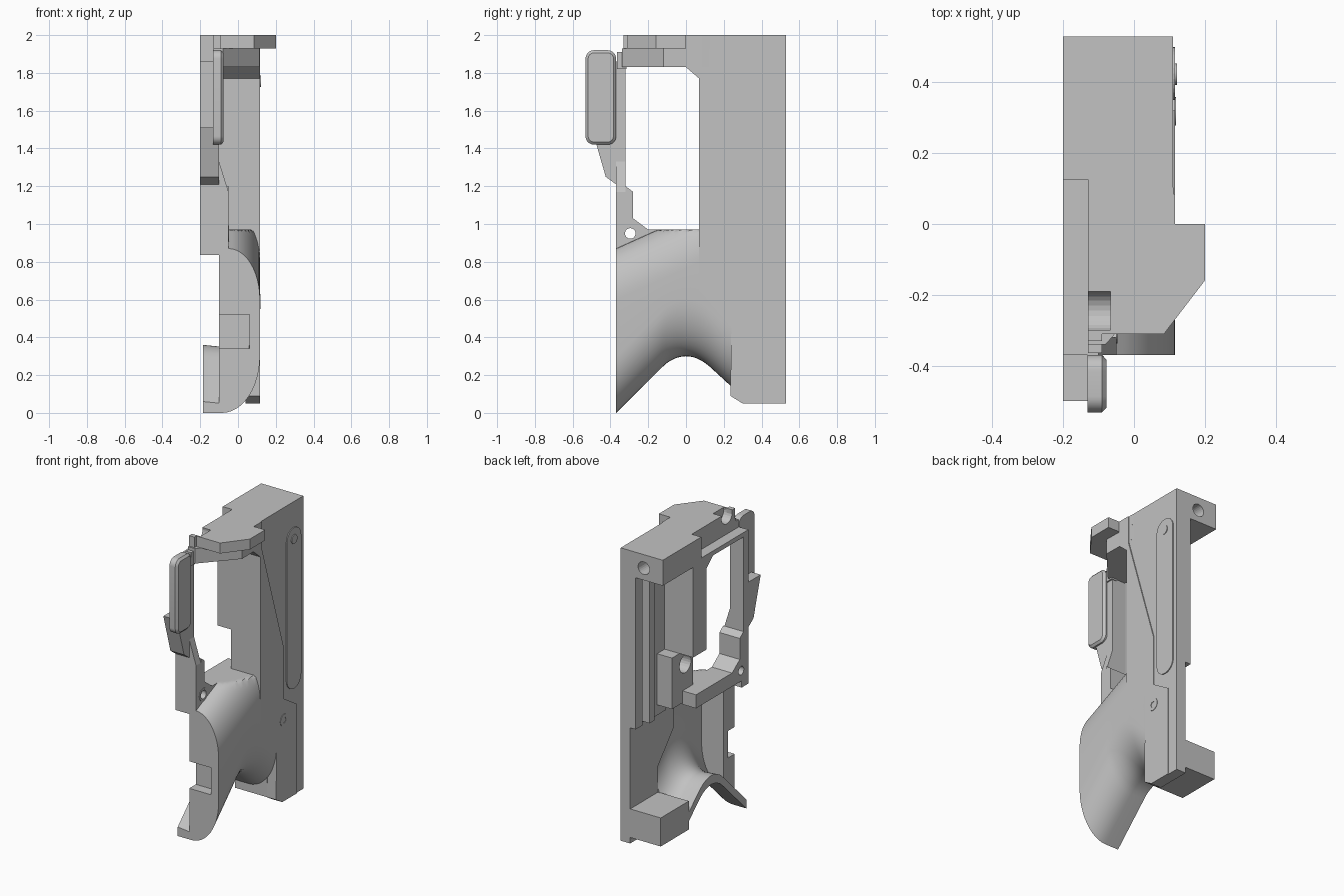
import bpy, bmesh, math
from mathutils import Vector

old = bpy.data.objects.get("Cube")
if old:
    bpy.data.objects.remove(old, do_unlink=True)

grey = bpy.data.materials.new("matte grey")
grey.use_nodes = True
grey.diffuse_color = (0.54, 0.54, 0.54, 1)
grey.node_tree.nodes["Principled BSDF"].inputs["Base Color"].default_value = (0.54, 0.54, 0.54, 1)


def finish(name, bm, smooth=False):
    bmesh.ops.recalc_face_normals(bm, faces=bm.faces)
    mesh = bpy.data.meshes.new(name)
    bm.to_mesh(mesh)
    bm.free()
    mesh.materials.append(grey)
    ob = bpy.data.objects.new(name, mesh)
    bpy.context.collection.objects.link(ob)
    if smooth:
        bpy.ops.object.select_all(action='DESELECT')
        ob.select_set(True)
        bpy.context.view_layer.objects.active = ob
        bpy.ops.object.shade_smooth_by_angle(angle=math.radians(30))
    return ob


def loft(name, rings, smooth=False):
    """Closed solid through a row of rings with equal point counts."""
    bm = bmesh.new()
    rows = [[bm.verts.new(p) for p in ring] for ring in rings]
    n = len(rows[0])
    for a, b in zip(rows, rows[1:]):
        for i in range(n):
            j = (i + 1) % n
            bm.faces.new((a[i], a[j], b[j], b[i]))
    bm.faces.new(rows[0])
    bm.faces.new(rows[-1])
    return finish(name, bm, smooth)


def prism(name, pts, axis, a, b, smooth=False):
    """Extrude a 2D outline (remaining axes in order) along one axis."""
    def place(p, d):
        q = list(p)
        q.insert("xyz".index(axis), d)
        return Vector(q)
    return loft(name, [[place(p, d) for p in pts] for d in (a, b)], smooth)


def box(name, x0, x1, y0, y1, z0, z1):
    return prism(name, [(x0, y0), (x1, y0), (x1, y1), (x0, y1)], "z", z0, z1)


def arc(cx, cy, rx, ry, a0, a1, n=12):
    angles = [math.radians(a0 + (a1 - a0) * i / n) for i in range(n + 1)]
    return [(cx + rx * math.cos(t), cy + ry * math.sin(t)) for t in angles]


def circle(cx, cy, r):
    return arc(cx, cy, r, r, 0, 345, 23)


def rounded(x0, x1, y0, y1, r):
    return (arc(x1 - r, y1 - r, r, r, 0, 90, 8) + arc(x0 + r, y1 - r, r, r, 90, 180, 8)
            + arc(x0 + r, y0 + r, r, r, 180, 270, 8) + arc(x1 - r, y0 + r, r, r, 270, 360, 8))


def drill(targets, cutter):
    cutter.hide_render = True
    cutter.hide_viewport = True
    for ob in targets:
        mod = ob.modifiers.new("hole", 'BOOLEAN')
        mod.object = cutter
        mod.operation = 'DIFFERENCE'
        mod.solver = 'EXACT'


# Side wall with its chamfered foot
foot = [(0.07, 0.65), (0.24, 0.45), (0.235, 0.09), (0.3, 0.05)]
prism("side_wall", [(0.07, 1.83)] + foot + [(0.53, 0.05), (0.53, 1.83)], "x", 0.04, 0.11)
prism("raised_side_panel", [(0, 1.83), (0.07, 1.77)] + foot
      + [(0.455, 0.05), (0.455, 0.645), (0.32, 0.73), (0.32, 1.06),
         (0.085, 1.82), (0.085, 2), (0, 2)], "x", 0.105, 0.116)

# Curved grip shell: rounded section following the finger arch
def grip_outer(zb, zt):
    return ([(-0.185, zb)] + arc(-0.085, zb + 0.3, 0.201, 0.3, -90, 0)
            + arc(-0.05, zt - 0.27, 0.166, 0.27, 0, 90))


def grip_inner(zb, zt):
    return (arc(-0.05, zt - 0.27, 0.11, 0.21, 90, 0)
            + arc(-0.085, zb + 0.3, 0.145, 0.25, 0, -90) + [(-0.185, zb + 0.06)])


def arch(y):
    if y < -0.12:
        return 0.99 * (y + 0.37)
    return 0.3 - 3.5 * y * y if y < 0.12 else 0.25 - 0.92 * (y - 0.12)


def top(y):
    return 0.87 + 0.45 * (y + 0.37)


rings = []
for i in range(31):
    y = -0.37 + 0.61 * i / 30
    ring = [(x, min(z, 0.97)) for x, z in grip_outer(arch(y), top(y))]
    ring += [(x, min(z, 0.91)) for x, z in grip_inner(arch(y), top(y))]
    rings.append([(x, y, z) for x, z in ring])
loft("grip_shell", rings, True)


# Thick front wall inside the shell, with a square pocket in its front
def front_section(y, notch):
    zb, zt = arch(y), top(y)
    pts = [(-0.1, zb + 0.01)] + [(x - 0.004, z) for x, z in grip_outer(zb, zt) if x > -0.09]
    return [(x, y, z) for x, z in pts + [(-0.1, zt - 0.01)] + notch]


pocket = [(-0.1, 0.52), (0.07, 0.52), (0.07, 0.34), (-0.1, 0.34)]
loft("grip_front_wall", [front_section(y, pocket) for y in (-0.37, -0.3)])
loft("grip_wall_backing", [front_section(y, []) for y in (-0.3, -0.25)])

# Front post with flared fin and the sill under the window
post = prism("front_post", [(-0.37, 0.835), (-0.37, 1.21), (-0.425, 1.25), (-0.5, 1.51),
                            (-0.37, 1.51), (-0.37, 1.86), (-0.32, 1.86), (-0.32, 1.2),
                            (-0.28, 1.17), (-0.28, 1.03), (-0.2, 0.97), (0.18, 0.97),
                            (0.18, 0.88), (-0.3, 0.88), (-0.3, 0.835)], "x", -0.2, -0.1)
cheek = prism("post_cheek", [(-0.1, 0.85), (-0.05, 0.85), (-0.05, 1.17), (-0.1, 1.33)],
              "y", -0.37, -0.32)
sill = prism("window_sill", [(-0.32, 0.85), (-0.32, 1.2), (-0.28, 1.17), (-0.28, 1.03),
                             (-0.2, 0.97), (0.07, 0.97), (0.07, 0.88), (-0.25, 0.85)],
             "x", -0.1, -0.05)
drill([post, cheek, sill],
      prism("pin_hole_cutter", circle(-0.295, 0.95, 0.028), "x", -0.3, 0.1))
prism("pin_hole_rim", circle(-0.295, 0.95, 0.042) + circle(-0.295, 0.95, 0.028)[::-1],
      "x", -0.06, -0.047)
box("upper_post", -0.13, -0.09, -0.365, -0.315, 1.82, 1.91)
box("post_tip", -0.13, -0.09, -0.33, -0.3, 1.86, 2)

# Front pad: rounded plate with a chamfered outer face
pad_rings = []
for x, inset in ((-0.132, 0), (-0.09, 0), (-0.077, 0.014)):
    outline = rounded(-0.532 + inset, -0.37 - inset, 1.42 + inset, 1.92 - inset, 0.045 - inset)
    pad_rings.append([(x, y, z) for y, z in outline])
loft("front_pad", pad_rings, True)

# Top block, wing plate and the layer beneath
block = box("top_block", -0.2, 0.11, 0.125, 0.53, 1.83, 2)
wing = prism("top_wing", [(-0.13, 0.125), (0.11, 0.125), (0.115, 0), (0.2, 0), (0.2, -0.16),
                          (0.085, -0.31), (-0.13, -0.31)], "z", 1.93, 2)
under = prism("top_under_layer", [(-0.13, 0.125), (0.11, 0.125), (0.115, -0.12),
                                  (-0.08, -0.34), (-0.13, -0.34)], "z", 1.83, 1.93)
box("inner_top_rail", -0.2, -0.13, -0.365, 0.125, 1.83, 1.86)
prism("window_corner", [(0, 1.83), (0.07, 1.77), (0.07, 1.83)], "x", -0.2, 0.11)
drill([block], prism("rear_hole_cutter", circle(-0.06, 1.91, 0.042), "y", 0.4, 0.6))
drill([wing, under], prism("top_groove_cutter", circle(-0.245, 1.985, 0.057), "x", -0.15, -0.067))

# Inner partition, boss, ribs and bottom block
box("inner_partition", -0.2, 0.05, 0.07, 0.21, 1.23, 1.83)
boss = box("inner_boss", -0.1, 0.05, 0.07, 0.29, 0.89, 1.23)
drill([boss], prism("boss_hole_cutter", circle(0.15, 1.14, 0.06), "x", -0.2, 0.0))
box("rear_lip", 0, 0.05, 0.46, 0.53, 0.82, 1.83)
box("inner_rib", -0.02, 0.05, 0.36, 0.41, 0.82, 1.83)
box("inner_ledge", 0.01, 0.05, 0.2, 0.36, 0.82, 1.83)
prism("bottom_block", [(0.235, 0.09), (0.53, 0.09), (0.53, 0.28), (0.235, 0.28)],
      "x", -0.185, 0.05)

# Long side strip and screws
prism("side_strip", rounded(0.35, 0.5, 0.76, 1.83, 0.074), "x", 0.1, 0.116)
prism("strip_button", circle(0.423, 1.755, 0.03), "x", 0.1, 0.121, True)
screw = prism("side_screw", circle(0.318, 0.59, 0.04), "x", 0.1, 0.119, True)
drill([screw], prism("screw_socket_cutter", arc(0.318, 0.59, 0.02, 0.02, 0, 300, 5),
                     "x", 0.112, 0.2))
